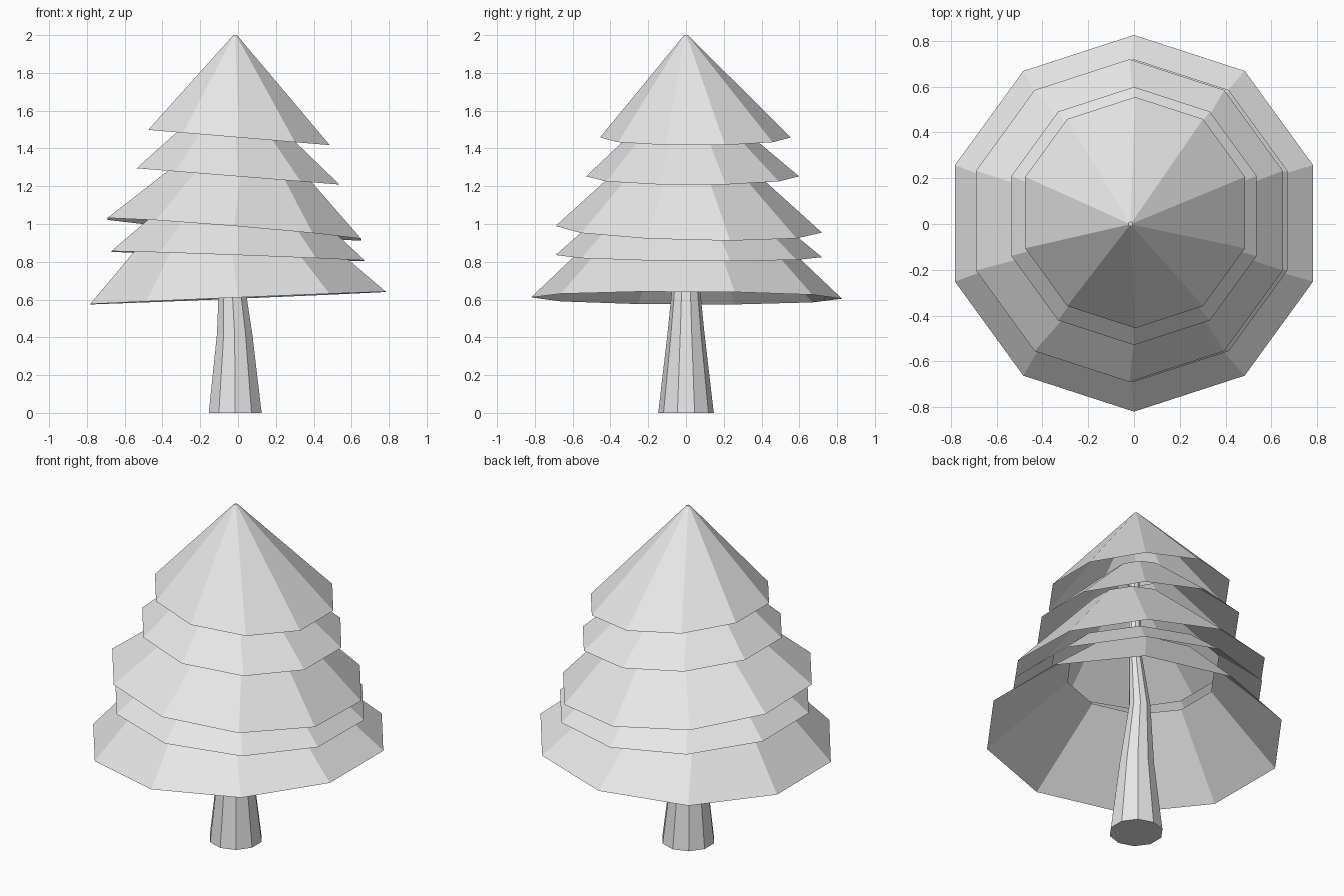
import bpy, bmesh, math

cube = bpy.data.objects.get("Cube")
if cube:
    bpy.data.objects.remove(cube, do_unlink=True)

grey = bpy.data.materials.new("light_grey")
grey.use_nodes = True
grey.diffuse_color = (0.8, 0.8, 0.8, 1)
grey.node_tree.nodes["Principled BSDF"].inputs["Base Color"].default_value = (0.8, 0.8, 0.8, 1)

SIDES = 10


def ring(bm, x, y, z, radius, slope_x=0, slope_y=0):
    """Ten-sided ring with a corner on the y axis, tilted by the slopes."""
    verts = []
    for i in range(SIDES):
        a = math.tau * i / SIDES
        dx, dy = radius * math.sin(a), -radius * math.cos(a)
        verts.append(bm.verts.new((x + dx, y + dy, z + slope_x * dx + slope_y * dy)))
    return verts


def loft(name, rings, cap_bottom=False, cap_top=False):
    """Flat-shaded skin through rings listed from bottom to top."""
    bm = bmesh.new()
    loops = [ring(bm, *r) for r in rings]
    for low, high in zip(loops, loops[1:]):
        for i in range(SIDES):
            j = (i + 1) % SIDES
            bm.faces.new((low[i], low[j], high[j], high[i]))
    if cap_bottom:
        bm.faces.new(loops[0][::-1])
    if cap_top:
        bm.faces.new(loops[-1])
    mesh = bpy.data.meshes.new(name)
    bm.to_mesh(mesh)
    bm.free()
    mesh.materials.append(grey)
    obj = bpy.data.objects.new(name, mesh)
    bpy.context.collection.objects.link(obj)
    return obj


# Bent, tapering trunk running up inside the foliage
loft("trunk", [
    (-.015, 0, 0, .147),
    (-.018, 0, .42, .098),
    (-.04, 0, .8, .06),
    (-.01, 0, 1.1, .036),
    (0, 0, 1.6, .03),
], cap_bottom=True, cap_top=True)

# Open foliage skirts: name, lower rim, upper rim (x, y, z, radius), tilt
skirts = [
    ("foliage_bottom", (0, .003, .608, .823), (-.05, 0, 1.0, .41), (.042, -.004)),
    ("foliage_lower", (0, .015, .83, .705), (0, .005, 1.03, .47), (-.037, -.008)),
    ("foliage_middle", (-.02, .015, .972, .705), (.03, 0, 1.42, .21), (-.082, -.025)),
    ("foliage_upper", (0, .035, 1.252, .564), (-.02, .01, 1.62, .15), (-.08, 0)),
]
for name, low, high, tilt in skirts:
    loft(name, [low + tilt, high + tilt])

# Pointed crown
loft("foliage_top", [(.005, .05, 1.458, .505, -.084, 0), (-.015, 0, 2.0, .01)], cap_top=True)
